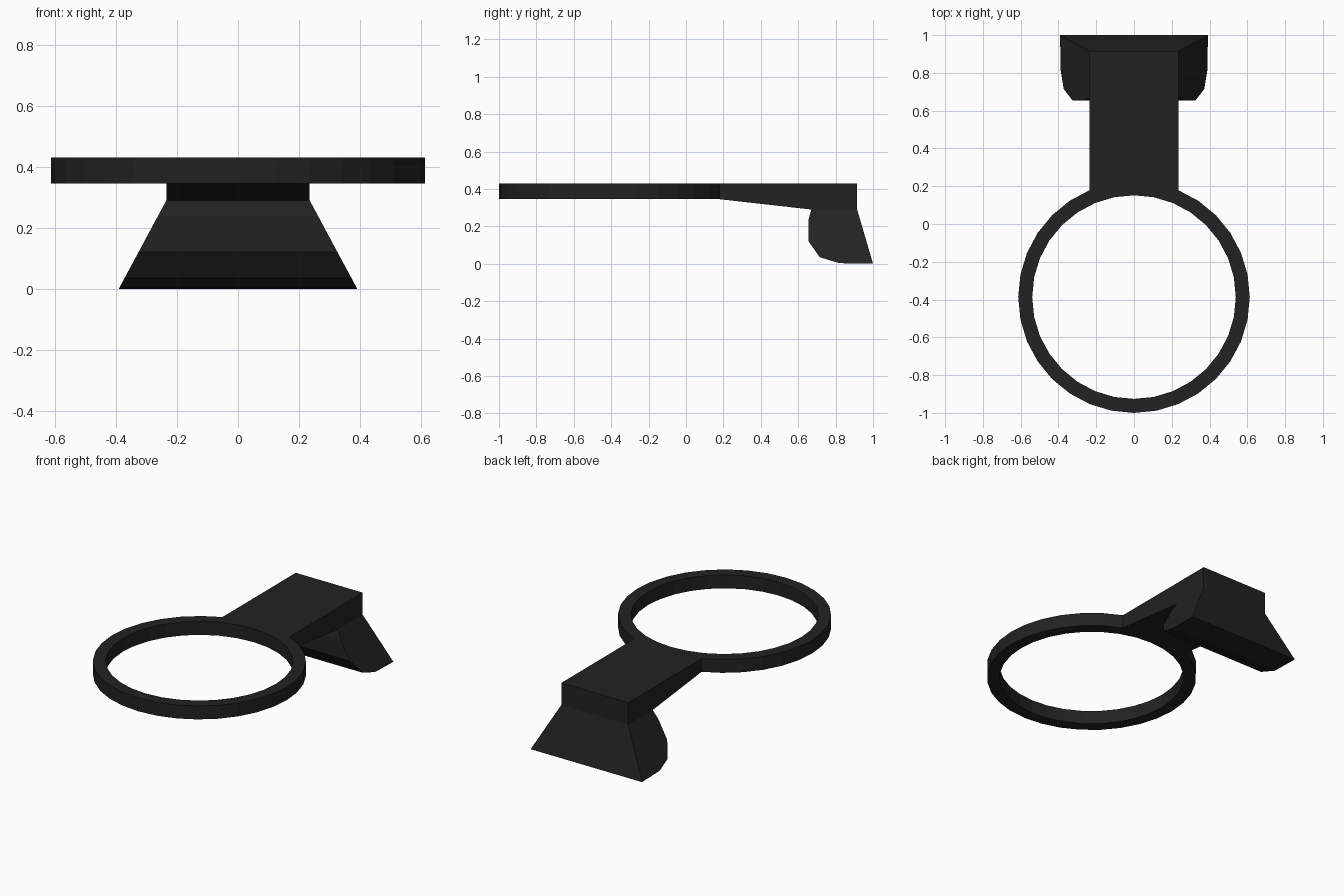
import bpy, bmesh, math

if "Cube" in bpy.data.objects:
    bpy.data.objects.remove(bpy.data.objects["Cube"])

black = bpy.data.materials.new("matte black")
black.diffuse_color = (0.016, 0.016, 0.016, 1)
black.use_nodes = True
black.node_tree.nodes["Principled BSDF"].inputs["Base Color"].default_value = black.diffuse_color


def finish(name, bm):
    bmesh.ops.recalc_face_normals(bm, faces=bm.faces)
    me = bpy.data.meshes.new(name)
    bm.to_mesh(me)
    bm.free()
    me.materials.append(black)
    ob = bpy.data.objects.new(name, me)
    bpy.context.collection.objects.link(ob)
    return ob


def side_profile(name, pts, half_width):
    """Solid from a (y, z) profile whose half width depends on z."""
    bm = bmesh.new()
    left = [bm.verts.new((-half_width(z), y, z)) for y, z in pts]
    right = [bm.verts.new((half_width(z), y, z)) for y, z in pts]
    bm.faces.new(left)
    bm.faces.new(right[::-1])
    n = len(pts)
    for i in range(n):
        j = (i + 1) % n
        bm.faces.new((left[i], right[i], right[j], left[j]))
    return finish(name, bm)


# Flat ring with 32 sides
SIDES, CY = 32, -0.387
section = [(0.613, 0.345), (0.613, 0.43), (0.539, 0.43), (0.539, 0.345)]
bm = bmesh.new()
loops = []
for i in range(SIDES):
    a = 2 * math.pi * i / SIDES
    loops.append([bm.verts.new((r * math.cos(a), CY + r * math.sin(a), z)) for r, z in section])
for i in range(SIDES):
    p, q = loops[i], loops[(i + 1) % SIDES]
    for k in range(4):
        m = (k + 1) % 4
        bm.faces.new((p[k], q[k], q[m], p[m]))
finish("ring", bm)

# Arm thickening toward the back
side_profile("arm", [(0.18, 0.345), (0.18, 0.43), (0.915, 0.43), (0.915, 0.29), (0.67, 0.29)],
             lambda z: 0.235)

# Flared foot with a rounded front underside
side_profile("flared_foot",
             [(0.67, 0.29), (0.655, 0.235), (0.655, 0.12), (0.715, 0.035),
              (0.82, 0.003), (1.0, 0.0), (0.915, 0.29)],
             lambda z: 0.235 + 0.156 * (0.29 - z) / 0.29)
